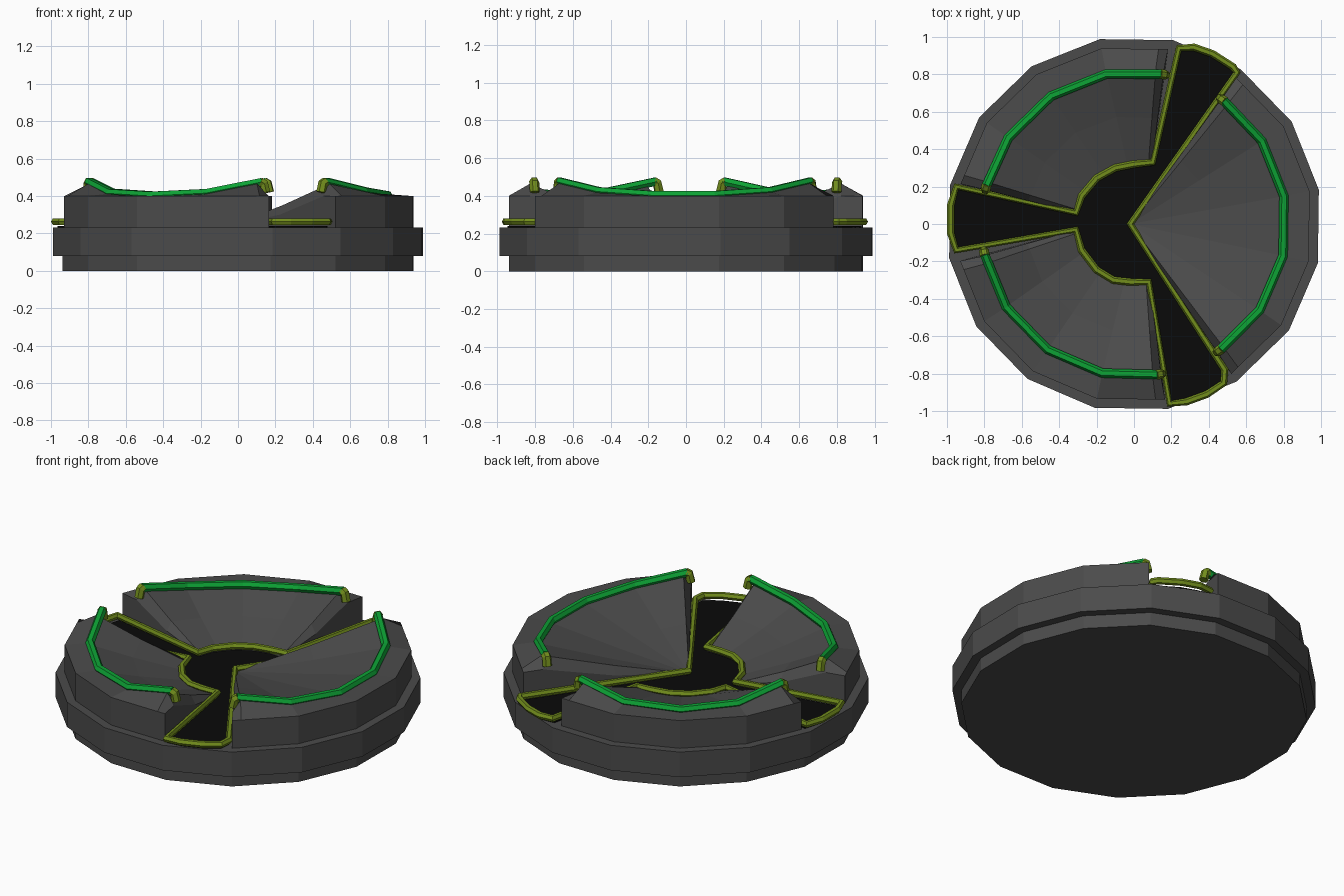
import bpy, bmesh, math
from mathutils import Vector

if "Cube" in bpy.data.objects:
    bpy.data.objects.remove(bpy.data.objects["Cube"])

def material(name, rgb):
    m = bpy.data.materials.new(name)
    m.diffuse_color = (*rgb, 1)
    m.use_nodes = True
    m.node_tree.nodes["Principled BSDF"].inputs["Base Color"].default_value = m.diffuse_color
    return m

GREY = material("dark grey", (0.07, 0.07, 0.07))
BLACK = material("black", (0.003, 0.003, 0.003))
GREEN = material("green", (0.004, 0.36, 0.035))
OLIVE = material("olive", (0.17, 0.27, 0.012))
OFF, STEP = 10.5, 22.5          # sixteen-sided outline

def polar(r, deg, z):
    a = math.radians(deg)
    return Vector((r * math.cos(a), r * math.sin(a), z))

def ring_radius(r, deg):
    """Distance to the side of the sixteen-sided outline at an angle."""
    d = (deg - OFF) % STEP - STEP / 2
    return r * math.cos(math.radians(STEP / 2)) / math.cos(math.radians(d))

def finish(name, bm, mat):
    bmesh.ops.remove_doubles(bm, verts=bm.verts, dist=0.0005)
    bmesh.ops.recalc_face_normals(bm, faces=bm.faces)
    me = bpy.data.meshes.new(name)
    bm.to_mesh(me)
    bm.free()
    me.materials.append(mat)
    ob = bpy.data.objects.new(name, me)
    bpy.context.collection.objects.link(ob)
    return ob

def prism(bm, pts, z0, z1):
    f = bm.faces.new([bm.verts.new((p[0], p[1], z0)) for p in pts])
    new = bmesh.ops.extrude_face_region(bm, geom=[f])["geom"]
    bmesh.ops.translate(bm, vec=(0, 0, z1 - z0), verts=[v for v in new if isinstance(v, bmesh.types.BMVert)])

def tube(name, pts, r, mat, cyclic=False):
    cu = bpy.data.curves.new(name, "CURVE")
    cu.dimensions = "3D"
    cu.bevel_depth, cu.bevel_resolution = r, 1
    cu.use_fill_caps = True
    sp = cu.splines.new("POLY")
    sp.points.add(len(pts) - 1)
    for p, q in zip(sp.points, pts):
        p.co = (*q, 1)
    sp.use_cyclic_u = cyclic
    sp.use_smooth = False
    cu.materials.append(mat)
    ob = bpy.data.objects.new(name, cu)
    bpy.context.collection.objects.link(ob)
    bpy.ops.object.select_all(action="DESELECT")
    ob.select_set(True)
    bpy.context.view_layer.objects.active = ob
    bpy.ops.object.convert(target="MESH")

# stepped base
for name, r, z0, z1 in (("base_foot", 0.955, 0, 0.09), ("base_band", 1.005, 0.08, 0.232)):
    bm = bmesh.new()
    prism(bm, [polar(r, OFF + STEP * i, 0) for i in range(16)], z0, z1)
    finish(name, bm, GREY)

# Y-shaped channel: black floor and olive outline
outline = [(-0.02, 0), (0.55, 0.81), (0.53, 0.84), (0.42, 0.91), (0.32, 0.945), (0.24, 0.94), (0.10, 0.33),
           (0, 0.32), (-0.1, 0.3), (-0.2, 0.245), (-0.28, 0.15), (-0.31, 0.06),
           (-0.95, 0.2), (-0.98, 0.1), (-0.98, -0.05), (-0.95, -0.14), (-0.31, -0.03),
           (-0.28, -0.14), (-0.2, -0.245), (-0.11, -0.3), (-0.02, -0.31), (0.08, -0.31),
           (0.19, -0.96), (0.28, -0.95), (0.39, -0.91), (0.48, -0.85), (0.485, -0.78)]
bm = bmesh.new()
prism(bm, [(x * 0.985, y * 0.985) for x, y in outline], 0.23, 0.24)
finish("channel_floor", bm, BLACK)
tube("channel_trim", [(x, y, 0.263) for x, y in outline], 0.02, OLIVE, True)

def segment(name, a0, a1, inner):
    """Raised dished sector: low in the middle of its rim, high at the ends."""
    inset = 3
    mids = [OFF + STEP * k for k in range(-16, 17) if a0 + 8 < OFF + STEP * k < a1 - 8]
    angles = [a0, a0 + inset] + mids + [a1 - inset, a1]
    centre, half = (a0 + a1) / 2, (a1 - a0) / 2
    bm = bmesh.new()
    cols = []
    for i, a in enumerate(angles):
        t = (a - a0) / (a1 - a0)
        end = i in (0, len(angles) - 1)
        z = 0.40 if end else 0.395 + 0.07 * (abs(a - centre) / (half - inset)) ** 2.5
        p = inner(t)
        rim = polar(ring_radius(0.84, a), a, z)
        mid = p.lerp(rim, 0.5)
        mid.z = 0.30 if end else 0.25 + (z - 0.25) * 0.47
        out = ring_radius(0.955, a)
        chain = [Vector((p.x, p.y, 0.225)), p, mid, rim, polar(out, a, 0.4), polar(out, a, 0.225)]
        cols.append([bm.verts.new(q) for q in chain])
    for c, d in zip(cols, cols[1:]):
        for j in range(6):
            k = (j + 1) % 6
            bm.faces.new((c[j], c[k], d[k], d[j]))
    bm.faces.new(cols[0])
    bm.faces.new(cols[-1][::-1])
    finish(name, bm, GREY)

def rim_rail(name, a0, a1):
    """Green rail along the rim with olive ends bent down."""
    angles = [a0] + [OFF + STEP * k for k in range(-16, 17) if a0 + 8 < OFF + STEP * k < a1 - 8] + [a1]
    centre, half = (a0 + a1) / 2, (a1 - a0) / 2
    pts = [polar(0.815, a, 0.402 + 0.073 * (abs(a - centre) / half) ** 2.5) for a in angles]
    tube(name, pts, 0.025, GREEN)
    for tag, a, s in (("start", a0, -1), ("finish", a1, 1)):
        tube(f"{name}_{tag}_cap", [polar(0.815, a - 0.6 * s, 0.476), polar(0.815, a + 0.7 * s, 0.467),
                                   polar(0.815, a + 1.4 * s, 0.42)], 0.0265, OLIVE)

def arc(b0, b1):
    return lambda t: polar(0.32, b0 + (b1 - b0) * t, 0.252)

segment("right_segment", -57, 55, lambda t: Vector((-0.02, 0, 0.252)) + polar(0.015, -57 + 112 * t, 0))
segment("back_left_segment", 79, 167, arc(73, 169))
segment("front_left_segment", 192, 280, arc(186, 285))
rim_rail("right_rail", -55.5, 54)
rim_rail("back_left_rail", 79.5, 165.5)
rim_rail("front_left_rail", 191.5, 279)
